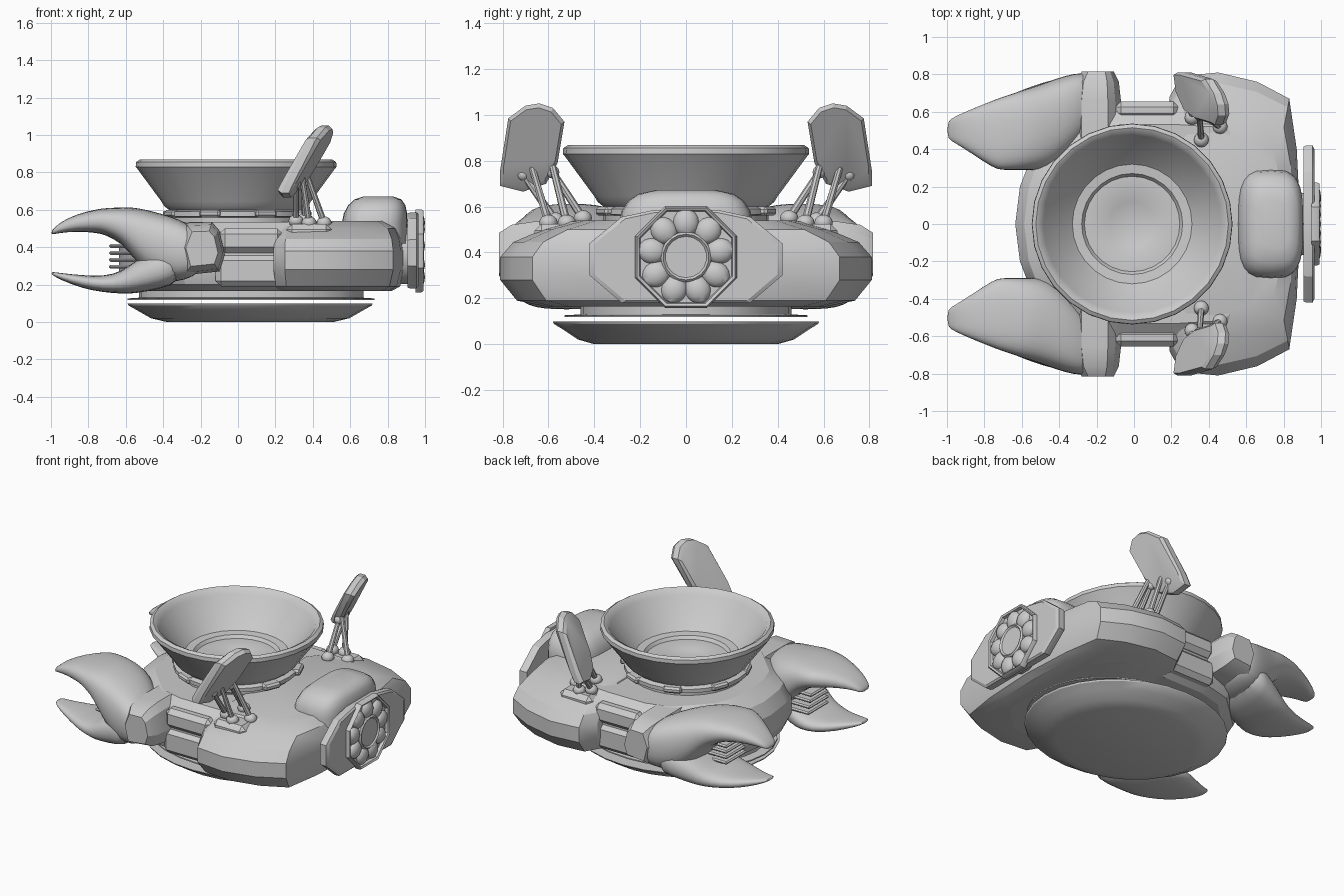
import bpy, bmesh, math
from mathutils import Matrix, Vector


def finish(name, bm, angle=32, mirror=False, subsurf=0):
    bmesh.ops.recalc_face_normals(bm, faces=bm.faces[:])
    for f in bm.faces:
        f.smooth = True
    for e in bm.edges:
        if len(e.link_faces) == 2:
            e.smooth = e.calc_face_angle() < math.radians(angle)
    me = bpy.data.meshes.new(name)
    bm.to_mesh(me)
    bm.free()
    ob = bpy.data.objects.new(name, me)
    bpy.context.collection.objects.link(ob)
    if subsurf:
        m = ob.modifiers.new("Subdivision", "SUBSURF")
        m.levels = m.render_levels = subsurf
    if mirror:
        m = ob.modifiers.new("Mirror", "MIRROR")
        m.use_axis = (False, True, False)
        m.use_mirror_merge = False
    return ob


def loft(name, rings, **kw):
    bm = bmesh.new()
    vs = [[bm.verts.new(p) for p in r] for r in rings]
    n = len(vs[0])
    for a, b in zip(vs, vs[1:]):
        for i in range(n):
            j = (i + 1) % n
            bm.faces.new((a[i], a[j], b[j], b[i]))
    bm.faces.new(vs[0])
    bm.faces.new(vs[-1])
    return finish(name, bm, **kw)


def ellipse(cu, cv, ru, rv, n, power=1.0, phase=0.0):
    out = []
    for i in range(n):
        t = math.tau * i / n + phase
        c, s = math.cos(t), math.sin(t)
        out.append((cu + ru * math.copysign(abs(c) ** power, c),
                    cv + rv * math.copysign(abs(s) ** power, s)))
    return out


def lathe_z(name, cx, profile, n=28, **kw):
    return loft(name, [[(x, y, z) for x, y in ellipse(cx, 0, rx, ry, n)]
                       for rx, ry, z in profile], **kw)


def lathe_x(name, cz, profile, n, **kw):
    return loft(name, [[(x, y, z) for y, z in ellipse(0, cz, r, r, n, phase=math.pi / n)]
                       for r, x in profile], **kw)


def slab(name, half, cx, layers, **kw):
    # symmetric plan outline stacked in scaled layers
    full = half + [(x, -y) for x, y in reversed(half) if y > 0]
    return loft(name, [[(cx + (x - cx) * sx, y * sy, z) for x, y in full]
                       for z, sx, sy in layers], **kw)


def box(name, lo, hi, bevel=0.015, rot=0.0, **kw):
    bm = bmesh.new()
    bmesh.ops.create_cube(bm, size=1)
    lo, hi = Vector(lo), Vector(hi)
    for v in bm.verts:
        v.co = (lo + hi) / 2 + Vector([a * b for a, b in zip(v.co, hi - lo)])
    bmesh.ops.bevel(bm, geom=bm.edges[:], offset=bevel, segments=1, affect="EDGES")
    bm.transform(Matrix.Rotation(rot, 4, "Z"))
    return finish(name, bm, **kw)


def ball(name, c, r, spin=0.0, **kw):
    bm = bmesh.new()
    bmesh.ops.create_uvsphere(bm, u_segments=12, v_segments=8, radius=1,
                              matrix=Matrix.Translation(c) @ Matrix.Rotation(spin, 4, "X")
                              @ Matrix.Diagonal((*r, 1)))
    return finish(name, bm, **kw)


def rod(name, a, b, r, **kw):
    a, b = Vector(a), Vector(b)
    d = b - a
    q = d.to_track_quat("Z", "Y").to_matrix().to_4x4()
    bm = bmesh.new()
    bmesh.ops.create_cone(bm, cap_ends=True, segments=8, radius1=r, radius2=r * 0.8,
                          depth=d.length, matrix=Matrix.Translation((a + b) / 2) @ q)
    return finish(name, bm, **kw)


# floating base dish and the flange above it
lathe_z("base_dish", 0.065, [(0.445, 0.40, 0), (0.53, 0.47, 0.02), (0.60, 0.53, 0.06),
                             (0.65, 0.575, 0.088), (0.655, 0.58, 0.098)])
lathe_z("base_flange", 0.07, [(0.66, 0.53, 0.118), (0.66, 0.53, 0.126), (0.60, 0.46, 0.13),
                              (0.60, 0.46, 0.20)])

# main hull
slab("hull_core", [(-0.635, 0), (-0.61, 0.2), (-0.56, 0.33), (-0.42, 0.46), (-0.3, 0.57),
                   (-0.1, 0.62), (0.25, 0.62), (0.6, 0.6), (0.8, 0.4), (0.82, 0)], 0.05,
     [(0.165, 0.86, 0.88), (0.2, 0.95, 0.96), (0.27, 1, 1), (0.40, 1, 1),
      (0.48, 0.93, 0.97), (0.535, 0.78, 0.86)], angle=25)
slab("rear_shell", [(0.2, 0), (0.19, 0.68), (0.25, 0.79), (0.45, 0.81), (0.66, 0.76),
                    (0.83, 0.67), (0.87, 0.4), (0.89, 0)], 0.42,
     [(0.165, 0.85, 0.76), (0.19, 0.95, 0.91), (0.28, 1, 1), (0.38, 1, 1),
      (0.445, 0.98, 0.93), (0.50, 0.93, 0.77), (0.54, 0.8, 0.58)], angle=25)
hump = []
for z, dx, k in [(0.42, 0, 1), (0.53, 0, 1), (0.58, 0.005, 0.97), (0.625, 0.012, 0.87),
                 (0.655, 0.018, 0.72), (0.672, 0.02, 0.45)]:
    hump.append([(x, y, z) for x, y in ellipse(0.73 + dx, 0, 0.175 * k, 0.29 * k, 24, 0.6)])
loft("rear_hump", hump, angle=50)

# side rails between claw joint and rear shell
box("upper_side_rail", (-0.1, 0.56, 0.37), (0.24, 0.655, 0.50), 0.03, mirror=True)
box("lower_side_rail", (-0.12, 0.54, 0.19), (0.28, 0.645, 0.36), 0.03, mirror=True)

# bowl with collar
bowl = [(0.36, 0.50), (0.36, 0.56), (0.39, 0.565), (0.39, 0.59), (0.36, 0.6), (0.385, 0.62),
        (0.40, 0.645), (0.525, 0.815), (0.537, 0.83), (0.535, 0.855), (0.515, 0.868),
        (0.49, 0.855), (0.475, 0.83), (0.335, 0.67), (0.32, 0.655), (0.27, 0.65),
        (0.255, 0.63), (0.14, 0.63), (0.12, 0.62)]
lathe_z("bowl", -0.01, [(r, r, z) for r, z in bowl])
for i in range(8):
    box("collar_clamp", (0.34, -0.06, 0.56), (0.405, 0.06, 0.60), 0.012,
        rot=math.tau * (i + 0.5) / 8)


# claws: lofted sections (x, y0, y1, z0, z1)
def claw(name, secs):
    rings = []
    for x, y0, y1, z0, z1 in secs:
        rings.append([(x, y, z) for y, z in ellipse((y0 + y1) / 2, (z0 + z1) / 2,
                                                    (y1 - y0) / 2, (z1 - z0) / 2, 16, 0.72)])
    loft(name, rings, angle=60, mirror=True, subsurf=1)


claw("upper_pincer", [(-1.0, 0.455, 0.55, 0.465, 0.485), (-0.96, 0.435, 0.575, 0.475, 0.53),
                      (-0.86, 0.37, 0.62, 0.485, 0.58), (-0.75, 0.295, 0.665, 0.475, 0.605),
                      (-0.71, 0.285, 0.68, 0.465, 0.61), (-0.62, 0.285, 0.71, 0.42, 0.615),
                      (-0.56, 0.285, 0.73, 0.34, 0.615), (-0.50, 0.285, 0.75, 0.27, 0.605),
                      (-0.42, 0.31, 0.78, 0.22, 0.585), (-0.32, 0.40, 0.81, 0.21, 0.555),
                      (-0.24, 0.50, 0.81, 0.24, 0.51), (-0.19, 0.56, 0.78, 0.28, 0.46)])
claw("lower_pincer", [(-1.0, 0.47, 0.54, 0.255, 0.27), (-0.95, 0.45, 0.57, 0.225, 0.262),
                      (-0.83, 0.38, 0.62, 0.178, 0.25), (-0.72, 0.32, 0.67, 0.158, 0.245),
                      (-0.62, 0.31, 0.71, 0.15, 0.27), (-0.55, 0.32, 0.74, 0.15, 0.33),
                      (-0.42, 0.36, 0.78, 0.175, 0.40), (-0.3, 0.45, 0.80, 0.21, 0.42)])
for i in range(4):
    z = 0.285 + 0.037 * i
    box("claw_grip_ridge", (-0.69, 0.33 + 0.01 * i, z), (-0.48, 0.55, z + 0.02), 0.008,
        mirror=True)

# claw joint block, profiled in x-z
joint = [(-0.29, 0.25), (-0.10, 0.27), (-0.07, 0.36), (-0.10, 0.49), (-0.14, 0.535),
         (-0.28, 0.53), (-0.33, 0.4)]
loft("claw_joint", [[(-0.18 + (x + 0.18) * k, y, 0.39 + (z - 0.39) * k) for x, z in joint]
                    for y, k in [(0.42, 1), (0.66, 1), (0.76, 0.9), (0.815, 0.66)]],
     angle=25, mirror=True)

# raised flaps on struts
flap = [(0.81, 0.69), (0.81, 0.76), (0.775, 0.985), (0.70, 1.04), (0.64, 1.05), (0.58, 1.03),
        (0.53, 0.97), (0.56, 0.79), (0.61, 0.70), (0.71, 0.665)]


def flap_x(y, z):
    return 0.25 + (z - 0.68) * 0.48 + 0.24 * (0.67 - y)


loft("flap", [[(flap_x(y, z) + t, 0.67 + (y - 0.67) * k, 0.86 + (z - 0.86) * k)
               for y, z in flap] for t, k in [(-0.01, 0.9), (0.01, 1), (0.05, 1), (0.07, 0.9)]],
     angle=25, mirror=True)
box("strut_mount", (0.26, 0.42, 0.44), (0.50, 0.66, 0.525), 0.03, mirror=True)
for foot, top in [((0.31, 0.57, 0.54), (0.31, 0.71, 0.74)),
                  ((0.38, 0.60, 0.53), (0.34, 0.68, 0.80)),
                  ((0.46, 0.52, 0.53), (0.36, 0.59, 0.81)),
                  ((0.36, 0.45, 0.55), (0.35, 0.58, 0.75))]:
    rod("flap_strut", foot, top, 0.018, mirror=True)
    ball("strut_foot", foot, (0.04, 0.04, 0.035), mirror=True)
    ball("strut_knuckle", top, (0.028,) * 3, mirror=True)

# rear thruster: backing plate, octagonal frame, ring of lobes and hub
plate = [(0.42, 0.30), (0.42, 0.44), (0.28, 0.555), (0.14, 0.585), (-0.14, 0.585),
         (-0.28, 0.555), (-0.42, 0.44), (-0.42, 0.30), (-0.28, 0.18), (0.28, 0.18)]
loft("thruster_plate", [[(x, y * k, 0.38 + (z - 0.38) * k) for y, z in plate]
                        for x, k in [(0.905, 0.98), (0.92, 1), (0.955, 1), (0.965, 0.95)]],
     angle=25)
lathe_x("thruster_neck", 0.37, [(0.17, 0.82), (0.17, 0.92)], 16)
lathe_x("thruster_frame", 0.38, [(0.24, 0.95), (0.24, 0.98), (0.232, 0.992),
                                 (0.22, 0.985), (0.215, 0.966)], 8)
for i in range(9):
    t = math.tau * (i + 0.25) / 9
    ball("thruster_lobe", (0.962, 0.15 * math.cos(t), 0.38 + 0.15 * math.sin(t)),
         (0.038, 0.064, 0.056), spin=t)
lathe_x("thruster_hub", 0.38, [(0.11, 0.95), (0.11, 0.985), (0.10, 0.995), (0.09, 0.985)], 18)
